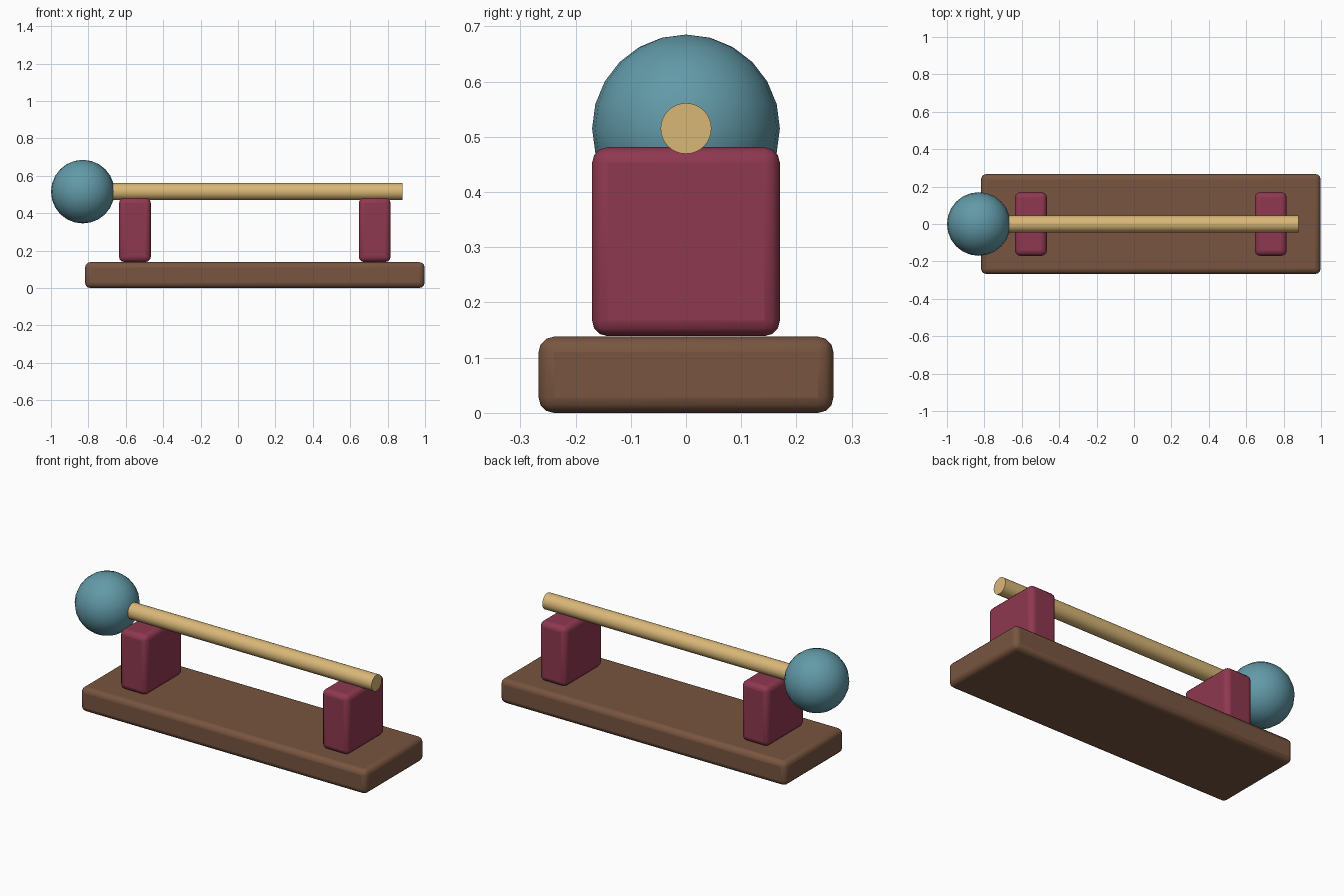
import bpy
import math

cube = bpy.data.objects.get("Cube")
if cube:
    bpy.data.objects.remove(cube, do_unlink=True)


def material(name, rgb):
    """Flat material from 0-255 screen colour, stored as linear."""
    linear = [((c / 255 + 0.055) / 1.055) ** 2.4 for c in rgb]
    mat = bpy.data.materials.new(name)
    mat.use_nodes = True
    mat.diffuse_color = (*linear, 1)
    mat.node_tree.nodes["Principled BSDF"].inputs["Base Color"].default_value = (*linear, 1)
    return mat


def finish(name, mat, angle=30):
    obj = bpy.context.object
    obj.name = name
    obj.data.materials.append(mat)
    bpy.ops.object.shade_smooth_by_angle(angle=math.radians(angle))
    return obj


def rounded_box(name, centre, size, mat, radius=0.028):
    bpy.ops.mesh.primitive_cube_add(size=1, location=centre)
    bpy.context.object.scale = size
    bpy.ops.object.transform_apply(location=False, rotation=False, scale=True)
    obj = finish(name, mat, 40)
    bevel = obj.modifiers.new("rounded_edges", "BEVEL")
    bevel.width = radius
    bevel.segments = 3
    return obj


brown = material("brown wood", (120, 85, 64))
red = material("dark red", (143, 56, 80))
teal = material("teal", (98, 154, 168))
tan = material("pale tan wood", (217, 183, 119))

MIDDLE = 0.09      # centre of base, supports and rod along x
ROD_Z = 0.515

# Base board
rounded_box("base", (MIDDLE, 0, 0.069), (1.815, 0.534, 0.138), brown)

# Two support blocks
for side, name in ((-1, "right_support"), (1, "left_support")):
    rounded_box(name, (MIDDLE + side * 0.641, 0, 0.31), (0.17, 0.34, 0.342), red)

# Rod lying on the supports
bpy.ops.mesh.primitive_cylinder_add(vertices=32, radius=0.046, depth=1.58,
                                    location=(MIDDLE, 0, ROD_Z),
                                    rotation=(0, math.pi / 2, 0))
finish("rod", tan)

# Ball on the end of the rod
bpy.ops.mesh.primitive_uv_sphere_add(segments=24, ring_count=12, radius=0.17,
                                     location=(-0.83, 0, ROD_Z))
finish("ball", teal)
